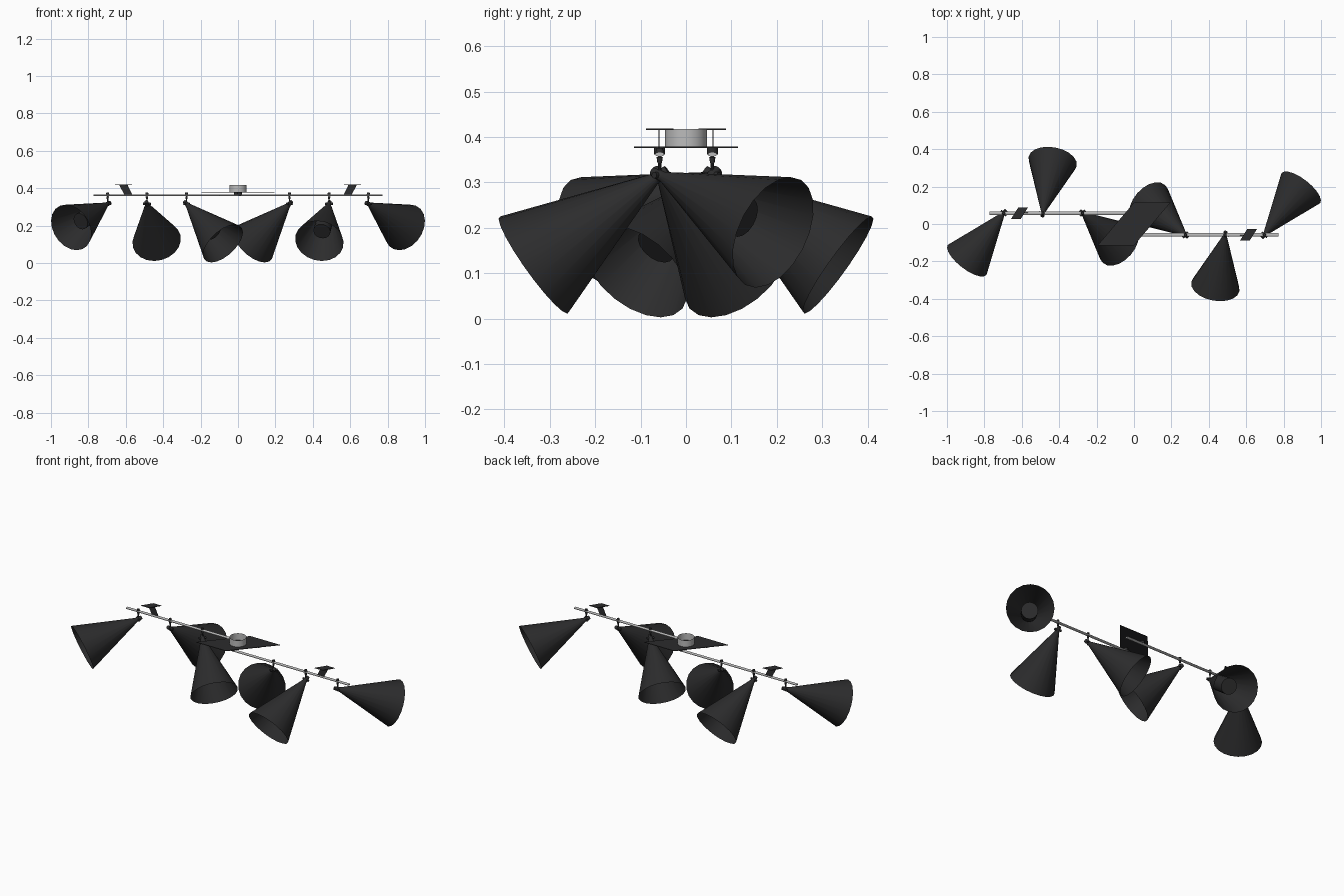
import bpy, bmesh, math
from mathutils import Vector, Matrix

if "Cube" in bpy.data.objects:
    bpy.data.objects.remove(bpy.data.objects["Cube"])


def material(name, rgb):
    m = bpy.data.materials.new(name)
    m.diffuse_color = (*rgb, 1)
    m.use_nodes = True
    m.node_tree.nodes["Principled BSDF"].inputs["Base Color"].default_value = m.diffuse_color
    return m


BLACK = material("matte black", (0.025, 0.025, 0.026))
STEEL = material("brushed steel", (0.5, 0.5, 0.5))


def finish(name, bm, mat, smooth=True):
    me = bpy.data.meshes.new(name)
    bm.to_mesh(me)
    bm.free()
    me.materials.append(mat)
    ob = bpy.data.objects.new(name, me)
    bpy.context.collection.objects.link(ob)
    if smooth:
        bpy.ops.object.select_all(action='DESELECT')
        ob.select_set(True)
        bpy.context.view_layer.objects.active = ob
        bpy.ops.object.shade_smooth_by_angle(angle=math.radians(35))
    return ob


def tube(name, a, b, r1, r2, mat, sides=12, caps=True, squash=1.0):
    """Tapered round part from point a to point b; squash flattens its section."""
    a, b = Vector(a), Vector(b)
    d = b - a
    bm = bmesh.new()
    bmesh.ops.create_cone(bm, cap_ends=caps, segments=sides, radius1=r1,
                          radius2=r2, depth=d.length)
    bmesh.ops.scale(bm, vec=(squash, 1, 1), verts=bm.verts)
    rot = d.to_track_quat('Z', 'Y').to_matrix().to_4x4()
    bmesh.ops.transform(bm, matrix=Matrix.Translation((a + b) / 2) @ rot, verts=bm.verts)
    return finish(name, bm, mat)


def ball(name, p, r, mat):
    bm = bmesh.new()
    bmesh.ops.create_uvsphere(bm, u_segments=12, v_segments=8, radius=r)
    bmesh.ops.translate(bm, vec=p, verts=bm.verts)
    finish(name, bm, mat)


def sheet(name, corners, thickness, mat):
    """Thin plate: corner outline extruded along the thickness vector."""
    bm = bmesh.new()
    f = bm.faces.new([bm.verts.new(c) for c in corners])
    ext = bmesh.ops.extrude_face_region(bm, geom=[f])
    vs = [g for g in ext["geom"] if isinstance(g, bmesh.types.BMVert)]
    bmesh.ops.translate(bm, vec=thickness, verts=vs)
    bmesh.ops.recalc_face_normals(bm, faces=bm.faces)
    finish(name, bm, mat, False)


# Ceiling cup, slanted centre plate and the block below it
tube("ceiling_cup", (0, 0, 0.378), (0, 0, 0.418), 0.046, 0.046, STEEL, 24, caps=False)
sheet("centre_plate", [(-0.195, -0.115, 0.376), (0, -0.115, 0.376),
                       (0.195, 0.115, 0.376), (0, 0.115, 0.376)], (0, 0, 0.003), BLACK)

BAR_Y, BAR_Z, PIVOT_Z, RIM_R = 0.058, 0.362, 0.316, 0.131
# stem x and centre of the shade's open rim
SHADES = [(-0.697, (-0.892, -0.192, 0.19)),
          (-0.487, (-0.435, 0.335, 0.118)),
          (-0.275, (-0.08, -0.11, 0.104))]

# The two halves are half-turn copies of each other
for s, side in ((1, "left"), (-1, "right")):
    def P(x, y, z):
        return Vector((s * x, s * y, z))

    # flattened oval bar
    bar = tube(side + "_bar", P(-0.773, BAR_Y, BAR_Z), P(0.1, BAR_Y, BAR_Z),
               0.010, 0.010, STEEL, 16, squash=1.0)
    for v in bar.data.vertices:
        v.co.z = BAR_Z + (v.co.z - BAR_Z) * 0.5
    tube(side + "_bar_post", P(-0.01, BAR_Y, BAR_Z), P(-0.01, BAR_Y, 0.377),
         0.012, 0.012, BLACK)

    # ceiling bracket: top plate and slanted upright
    sheet(side + "_bracket_plate", [P(-0.657, 0.028, 0.416), P(-0.605, 0.028, 0.416),
                                    P(-0.567, 0.088, 0.416), P(-0.619, 0.088, 0.416)],
          (0, 0, 0.003), BLACK)
    sheet(side + "_bracket_upright", [P(-0.635, BAR_Y, 0.417), P(-0.59, BAR_Y, 0.417),
                                      P(-0.565, BAR_Y, 0.364), P(-0.607, BAR_Y, 0.364)],
          (0, 0.003 * s, 0), BLACK)

    for i, (x, rim) in enumerate(SHADES, 1):
        n = f"{side}_{i}"
        pivot, end = P(x, BAR_Y, PIVOT_Z), P(*rim)
        axis = (end - pivot).normalized()
        at = lambda t: pivot.lerp(end, t)
        # stem with nuts above and below the bar
        tube("stem_" + n, pivot, P(x, BAR_Y, 0.372), 0.0035, 0.0035, BLACK, 10)
        tube("top_nut_" + n, P(x, BAR_Y, 0.366), P(x, BAR_Y, 0.376), 0.009, 0.007, BLACK)
        tube("lower_nut_" + n, P(x, BAR_Y, 0.343), P(x, BAR_Y, 0.356), 0.005, 0.007, BLACK)
        # swivel joint
        ball("joint_" + n, pivot, 0.012, BLACK)
        across = axis.cross(Vector((0, 0, 1))).normalized() * 0.02
        tube("joint_pin_" + n, pivot - across, pivot + across, 0.007, 0.007, BLACK)
        tube("shade_tip_" + n, at(-0.06), at(0.06), 0.010, 0.013, BLACK)
        # open cone shade and lamp holder inside it
        tube("shade_" + n, at(0), at(1), 0.008, RIM_R, BLACK, 20, caps=False)
        tube("lamp_holder_" + n, at(0.36), at(0.74), 0.044, 0.046, BLACK, 16)
